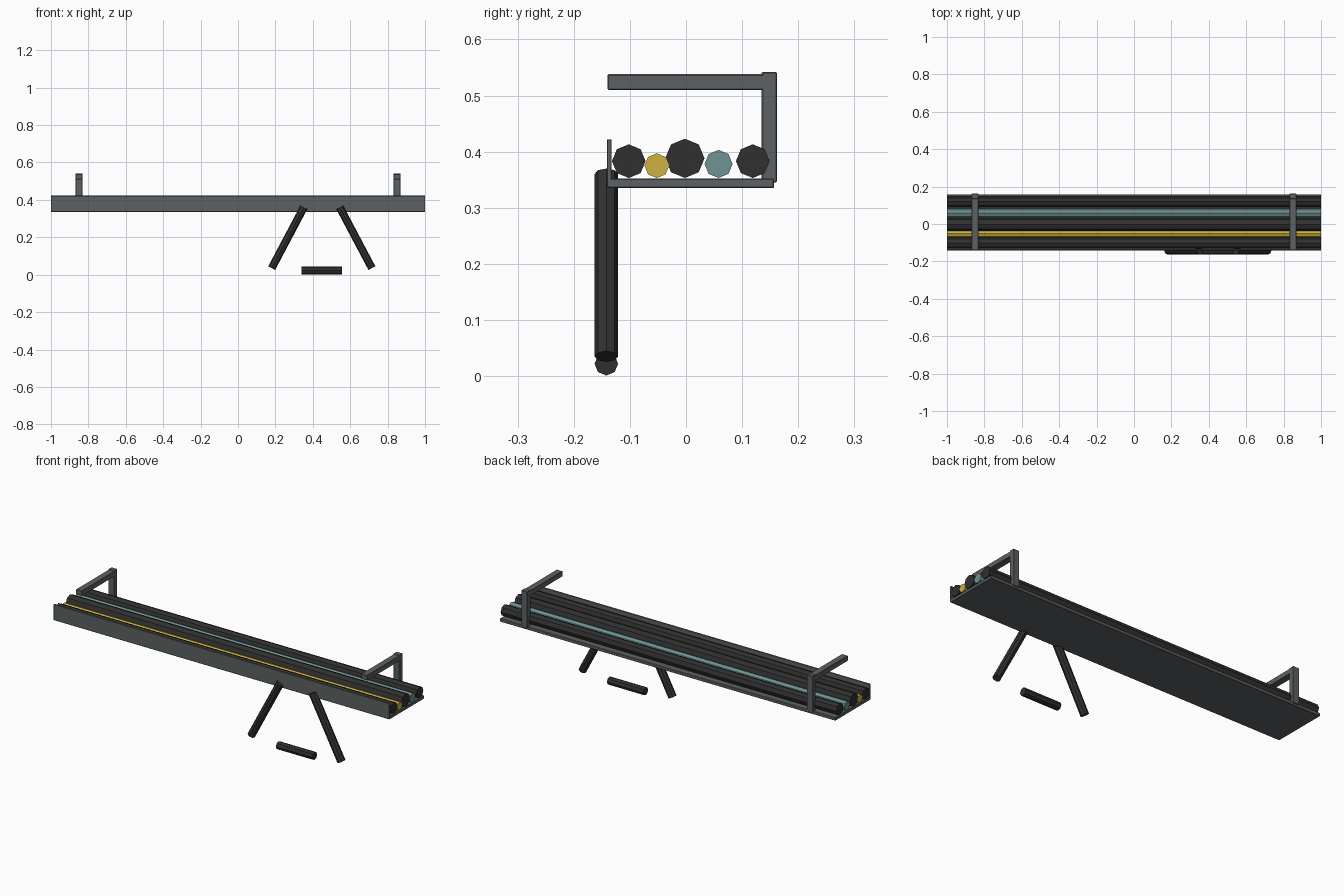
import bpy, math
from mathutils import Vector

if "Cube" in bpy.data.objects:
    bpy.data.objects.remove(bpy.data.objects["Cube"])


def material(name, rgb):
    m = bpy.data.materials.new(name)
    m.diffuse_color = (*rgb, 1)
    m.use_nodes = True
    m.node_tree.nodes["Principled BSDF"].inputs["Base Color"].default_value = m.diffuse_color
    return m


STEEL = material("steel", (0.11, 0.12, 0.125))
BLACK = material("black_rubber", (0.03, 0.03, 0.03))
YELLOW = material("yellow_rubber", (0.62, 0.45, 0.05))
TEAL = material("teal_rubber", (0.16, 0.29, 0.29))


def box(name, x, y, z, bevel=0.002):
    # box from (min, max) ranges, with a slight edge bevel
    lo, hi = Vector((x[0], y[0], z[0])), Vector((x[1], y[1], z[1]))
    bpy.ops.mesh.primitive_cube_add(size=1, location=(lo + hi) / 2)
    ob = bpy.context.object
    ob.name = name
    ob.scale = hi - lo
    bpy.ops.object.transform_apply(location=False, rotation=False, scale=True)
    ob.data.materials.append(STEEL)
    mod = ob.modifiers.new("bevel", 'BEVEL')
    mod.width = bevel
    mod.segments = 1
    return ob


def cable(name, a, b, radius, mat):
    # flat-sided octagonal cable in the xz plane between two points
    a, b = Vector(a), Vector(b)
    d = b - a
    bpy.ops.mesh.primitive_cylinder_add(
        vertices=8, radius=radius, depth=d.length, location=(a + b) / 2,
        rotation=(0, math.atan2(d.x, d.z), 0))
    ob = bpy.context.object
    ob.name = name
    ob.data.materials.append(mat)
    return ob


# Tray floor and front lip
box("tray_floor", (-1, 1), (-0.139, 0.157), (0.335, 0.352))
box("tray_front_lip", (-1, 1), (-0.141, -0.133), (0.337, 0.422), 0.001)

# Hanger brackets at both ends
for side, x in (("left", -0.85), ("right", 0.85)):
    xr = (x - 0.018, x + 0.018)
    box(side + "_hanger_post", xr, (0.135, 0.162), (0.345, 0.542))
    box(side + "_hanger_arm", xr, (-0.14, 0.142), (0.51, 0.538))

# Cables lying in the tray: name, y, z, radius
for name, y, z, r, mat in (
        ("front_cable", -0.102, 0.383, 0.030, BLACK),
        ("yellow_cable", -0.052, 0.375, 0.022, YELLOW),
        ("middle_cable", -0.002, 0.388, 0.035, BLACK),
        ("teal_cable", 0.058, 0.378, 0.025, TEAL),
        ("back_cable", 0.119, 0.383, 0.030, BLACK)):
    cable(name, (-1, y, z), (1, y, z), r, mat)

# Drooping cable loop in three separate pieces
CX, Y, R = 0.448, -0.142, 0.021
for side, s in (("left", -1), ("right", 1)):
    cable(side + "_drooping_cable", (CX + s * 0.268, Y, 0.035),
          (CX + s * 0.096, Y, 0.36), R, BLACK)
cable("bottom_drooping_cable", (CX - 0.108, Y, 0.022),
      (CX + 0.108, Y, 0.022), R, BLACK)
